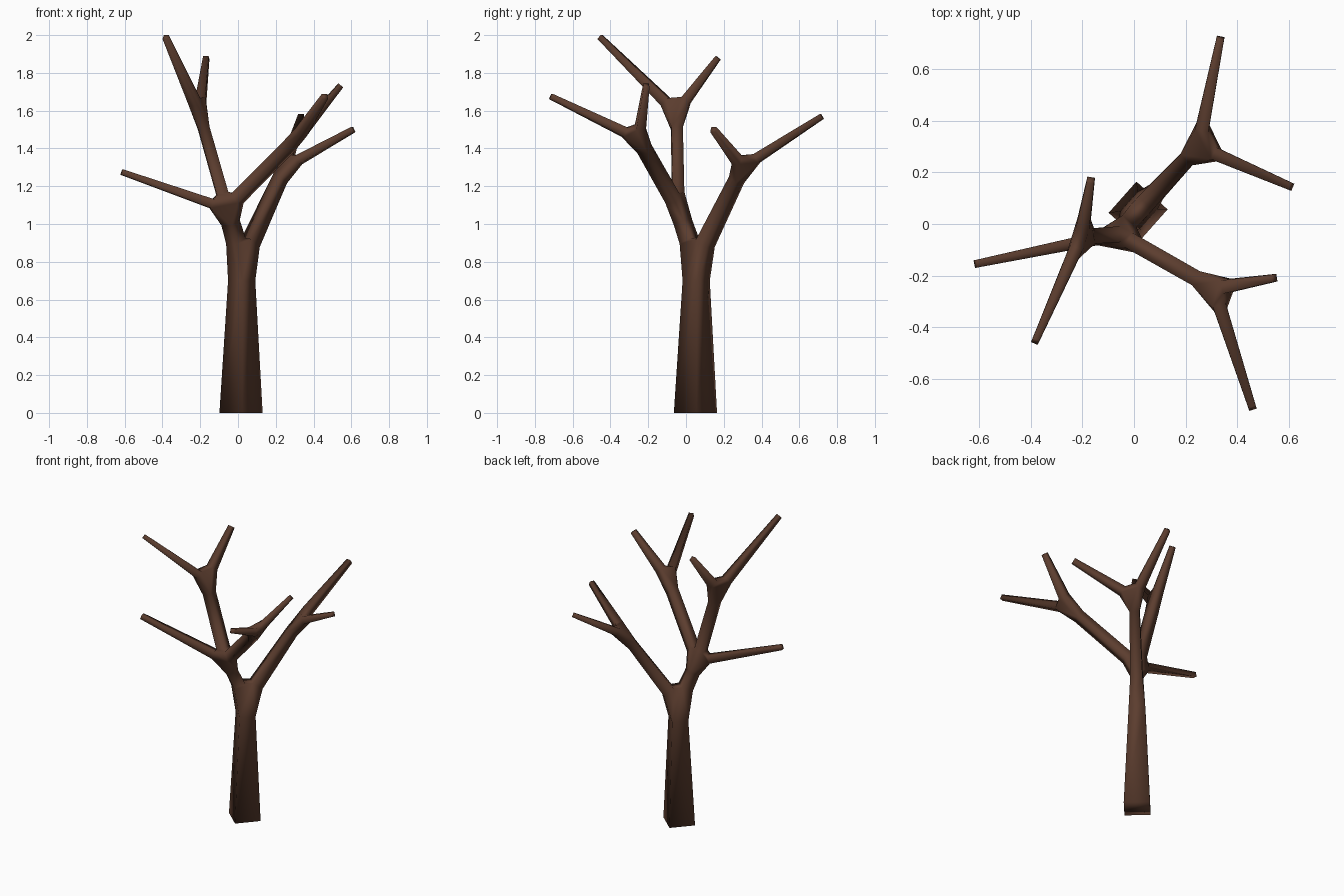
import bpy, bmesh
from mathutils import Vector

if "Cube" in bpy.data.objects:
    bpy.data.objects.remove(bpy.data.objects["Cube"])

# Skeleton nodes of the tree
nodes = {
    "root": (0.016, 0.050, 0.0),
    "fork": (0.020, 0.0545, 0.80),
    "back": (0.25, 0.30, 1.30),
    "back_tip": (0.335, 0.72, 1.57),
    "back_side_tip": (0.61, 0.145, 1.50),
    "middle": (-0.06, -0.04, 1.08),
    "left_tip": (-0.615, -0.155, 1.275),
    "upper": (-0.205, -0.05, 1.59),
    "upper_back_tip": (-0.168, 0.170, 1.88),
    "upper_front_tip": (-0.383, -0.455, 1.99),
    "front": (0.31, -0.25, 1.45),
    "front_tip": (0.46, -0.715, 1.675),
    "front_side_tip": (0.543, -0.21, 1.733),
}
# Limbs: start, end, half width at start and end, gap left for the joint at each end
limbs = [
    ("root", "fork", 0.081, 0.051, 0, 0.10),
    ("fork", "back", 0.038, 0.031, 0.12, 0.08),
    ("fork", "middle", 0.038, 0.036, 0.12, 0.08),
    ("middle", "left_tip", 0.025, 0.015, 0.085, 0),
    ("middle", "upper", 0.031, 0.030, 0.085, 0.085),
    ("middle", "front", 0.032, 0.031, 0.085, 0.08),
    ("back", "back_tip", 0.026, 0.015, 0.09, 0),
    ("back", "back_side_tip", 0.025, 0.015, 0.085, 0),
    ("upper", "upper_back_tip", 0.026, 0.015, 0.085, 0),
    ("upper", "upper_front_tip", 0.026, 0.014, 0.085, 0),
    ("front", "front_tip", 0.026, 0.015, 0.085, 0),
    ("front", "front_side_tip", 0.026, 0.015, 0.08, 0),
]

bm = bmesh.new()
joints = {}


def ring(centre, direction, s):
    """Square ring of corners across the limb."""
    h = direction.cross(Vector((0, 0, 1))).normalized()
    v = direction.cross(h).normalized()
    return [bm.verts.new(centre + h * s * i + v * s * j)
            for i, j in ((1, 1), (-1, 1), (-1, -1), (1, -1))]


# Square tapered limbs, capped at the free ends
for a, b, s0, s1, g0, g1 in limbs:
    p, q = Vector(nodes[a]), Vector(nodes[b])
    d = (q - p).normalized()
    up = d
    r0, r1 = ring(p + d * g0, up, s0), ring(q - d * g1, up, s1)
    if a == "root":
        for v in r0:
            v.co.z = 0
    for i in range(4):
        j = (i + 1) % 4
        bm.faces.new((r0[i], r0[j], r1[j], r1[i]))
    for name, r, gap in ((a, r0, g0), (b, r1, g1)):
        if gap:
            joints.setdefault(name, []).append(r)
        else:
            bm.faces.new(r)

# Joints: hull around the limb ends, opened where the limbs enter
for rings in joints.values():
    owner = {v: k for k, r in enumerate(rings) for v in r}
    res = bmesh.ops.convex_hull(bm, input=list(owner), use_existing_faces=False)
    inner = [f for f in res["geom"] if isinstance(f, bmesh.types.BMFace)
             and len({owner.get(v, -1) for v in f.verts}) == 1]
    bmesh.ops.delete(bm, geom=list(set(inner)), context="FACES")

bmesh.ops.recalc_face_normals(bm, faces=bm.faces[:])
for f in bm.faces:
    f.smooth = True

mesh = bpy.data.meshes.new("tree")
bm.to_mesh(mesh)
bm.free()
tree = bpy.data.objects.new("bare_tree", mesh)
bpy.context.collection.objects.link(tree)

bark = bpy.data.materials.new("dark brown bark")
bark.diffuse_color = (0.107, 0.047, 0.028, 1)
bark.use_nodes = True
bark.node_tree.nodes["Principled BSDF"].inputs["Base Color"].default_value = bark.diffuse_color
mesh.materials.append(bark)
